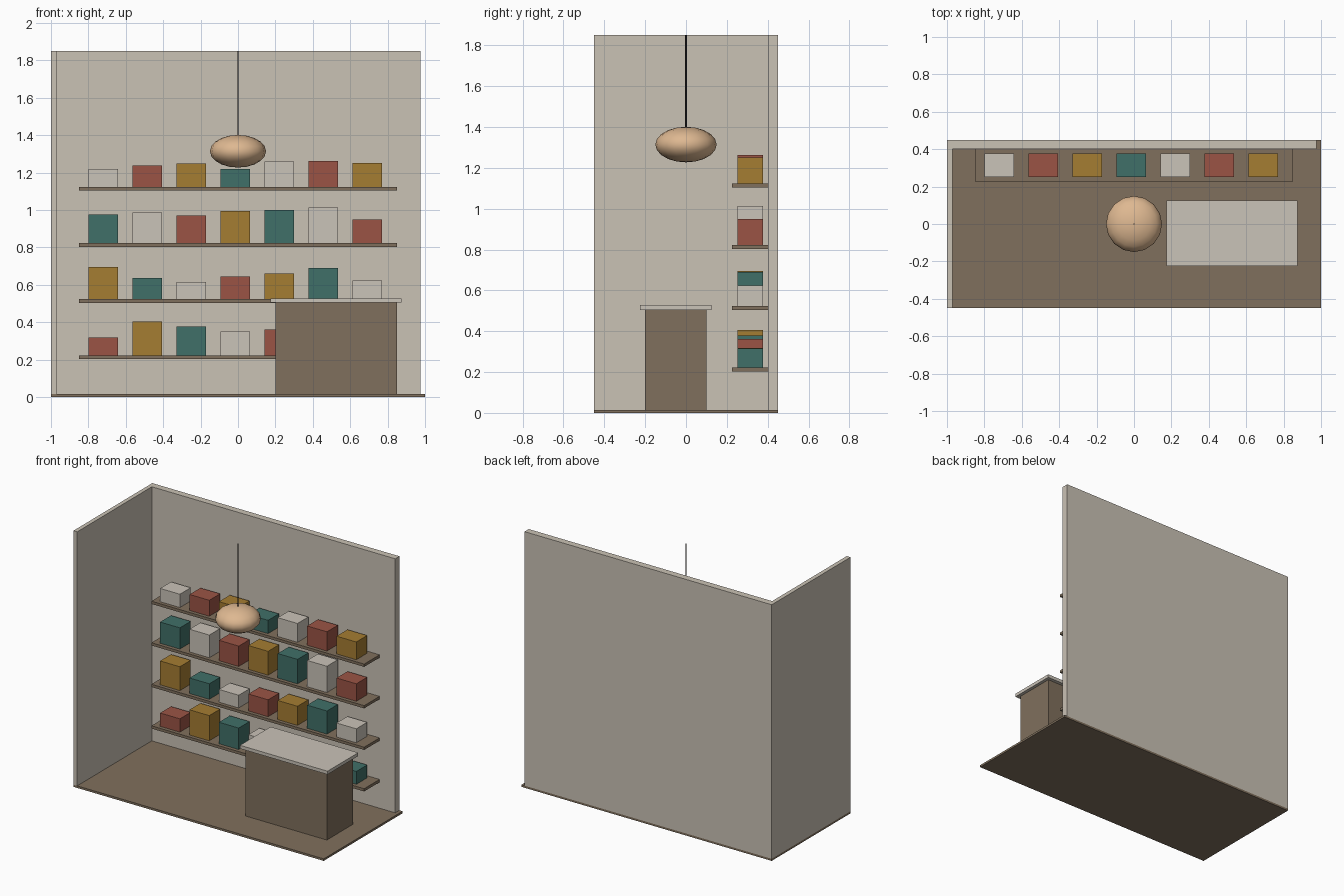
import bpy

cube = bpy.data.objects.get("Cube")
if cube:
    bpy.data.objects.remove(cube, do_unlink=True)


def linear(c):
    c /= 255
    return c / 12.92 if c <= 0.04045 else ((c + 0.055) / 1.055) ** 2.4


def material(name, r, g, b):
    m = bpy.data.materials.new(name)
    m.use_nodes = True
    col = (linear(r), linear(g), linear(b), 1)
    m.diffuse_color = col
    m.node_tree.nodes["Principled BSDF"].inputs["Base Color"].default_value = col
    return m


plaster = material("plaster", 202, 194, 181)
wood = material("brown wood", 128, 112, 93)
cream = material("cream", 202, 195, 184)
red = material("brick red", 155, 84, 69)
ochre = material("ochre", 165, 125, 50)
teal = material("teal", 64, 112, 104)
tan = material("warm tan", 222, 184, 145)
black = material("dark cord", 50, 45, 42)


def box(name, x, y, z, mat):
    """Box from (min, max) ranges on each axis."""
    bpy.ops.mesh.primitive_cube_add(size=1, location=[(a + b) / 2 for a, b in (x, y, z)])
    o = bpy.context.object
    o.name = name
    o.scale = [b - a for a, b in (x, y, z)]
    bpy.ops.object.transform_apply(location=False, rotation=False, scale=True)
    o.data.materials.append(mat)
    return o


# Room shell
box("floor", (-1, 1), (-0.45, 0.45), (0, 0.015), wood)
box("back_wall", (-1, 0.975), (0.402, 0.45), (0.015, 1.85), plaster)
box("side_wall", (-1, -0.97), (-0.45, 0.402), (0.015, 1.85), plaster)

# Shelves with boxed goods, colours cycling along and up the rows
cycle = [red, ochre, teal, cream]
heights = [
    (0.096, 0.182, 0.155, 0.128, 0.139, 0.094, 0.093),
    (0.172, 0.112, 0.092, 0.122, 0.138, 0.167, 0.101),
    (0.153, 0.164, 0.147, 0.172, 0.177, 0.190, 0.126),
    (0.096, 0.115, 0.126, 0.096, 0.136, 0.139, 0.128),
]
for row, row_heights in enumerate(heights):
    top = 0.223 + 0.3 * row
    box(f"shelf_{row + 1}", (-0.85, 0.85), (0.226, 0.402), (top - 0.02, top), wood)
    for i, h in enumerate(row_heights):
        x = -0.72 + 0.235 * i
        box(f"goods_{row + 1}_{i + 1}", (x - 0.079, x + 0.079), (0.252, 0.376),
            (top, top + h), cycle[(row + i) % 4])

# Counter
box("counter_body", (0.2, 0.85), (-0.2, 0.1), (0.015, 0.504), wood)
box("counter_top", (0.173, 0.873), (-0.225, 0.125), (0.504, 0.528), cream)

# Hanging lamp
bpy.ops.mesh.primitive_uv_sphere_add(segments=16, ring_count=10, radius=0.15, location=(0, 0, 1.314))
shade = bpy.context.object
shade.name = "lamp_shade"
shade.scale.z = 0.58
bpy.ops.object.transform_apply(location=False, rotation=False, scale=True)
bpy.ops.object.shade_smooth()
shade.data.materials.append(tan)

bpy.ops.mesh.primitive_cylinder_add(vertices=8, radius=0.004, depth=0.455, location=(0, 0, 1.6225))
cord = bpy.context.object
cord.name = "lamp_cord"
cord.data.materials.append(black)
